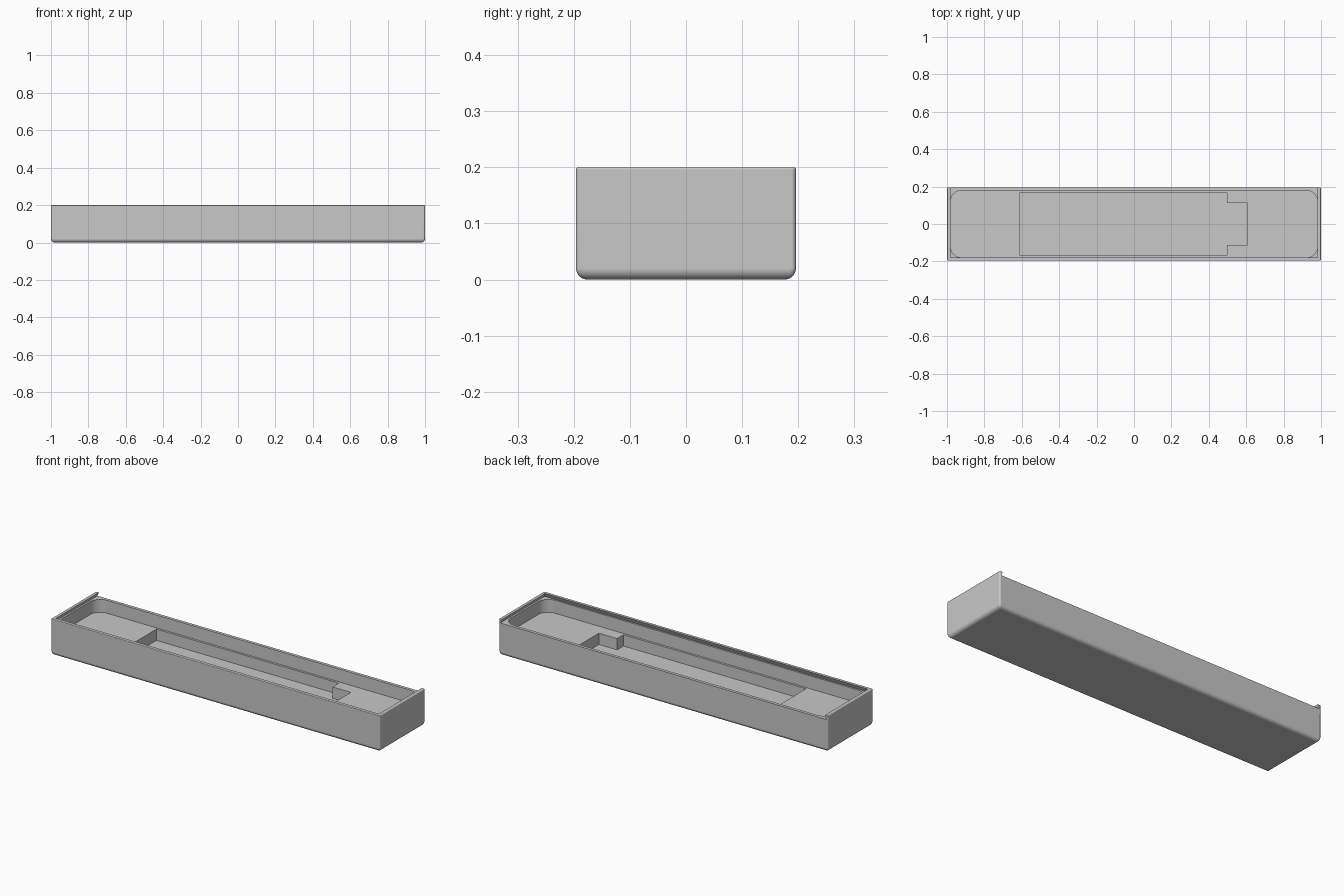
import bpy
import bmesh
from math import cos, sin, pi

if "Cube" in bpy.data.objects:
    bpy.data.objects.remove(bpy.data.objects["Cube"], do_unlink=True)

# Overall sizes
HX, HY, HZ = 1.0, 0.196, 0.2
LEDGE, SHELF, FLOOR = 0.178, 0.107, 0.045

grey = bpy.data.materials.new("plain grey")
grey.use_nodes = True
grey.diffuse_color = (0.58, 0.58, 0.58, 1)
grey.node_tree.nodes["Principled BSDF"].inputs["Base Color"].default_value = grey.diffuse_color


def prism(name, low, z0, high, z1):
    """Solid between two matching outlines at two heights."""
    bm = bmesh.new()
    a = [bm.verts.new((x, y, z0)) for x, y in low]
    b = [bm.verts.new((x, y, z1)) for x, y in high]
    bm.faces.new(a[::-1])
    bm.faces.new(b)
    n = len(a)
    for i in range(n):
        j = (i + 1) % n
        bm.faces.new((a[i], a[j], b[j], b[i]))
    bmesh.ops.recalc_face_normals(bm, faces=bm.faces)
    mesh = bpy.data.meshes.new(name)
    bm.to_mesh(mesh)
    bm.free()
    mesh.materials.append(grey)
    obj = bpy.data.objects.new(name, mesh)
    bpy.context.collection.objects.link(obj)
    return obj


def rect(x0, x1, y0, y1):
    return [(x0, y0), (x1, y0), (x1, y1), (x0, y1)]


def round_rect(hx, hy, r, steps=10):
    corners = [(hx - r, hy - r), (r - hx, hy - r), (r - hx, r - hy), (hx - r, r - hy)]
    return [(cx + r * cos((q + s / steps) * pi / 2), cy + r * sin((q + s / steps) * pi / 2))
            for q, (cx, cy) in enumerate(corners) for s in range(steps + 1)]


def apply_modifier(obj, mod):
    bpy.context.view_layer.objects.active = obj
    bpy.ops.object.modifier_apply(modifier=mod.name)


def carve(obj, cutter):
    cutter.hide_render = True
    mod = obj.modifiers.new("carve", "BOOLEAN")
    mod.operation = "DIFFERENCE"
    mod.solver = "EXACT"
    mod.object = cutter
    apply_modifier(obj, mod)
    bpy.data.objects.remove(cutter, do_unlink=True)


# Outer block: wide rounding underneath, finer on the uprights and the rim
outline = rect(-HX, HX, -HY, HY)
box = prism("box_tray", outline, 0, outline, HZ)
bm = bmesh.new()
bm.from_mesh(box.data)
weight = bm.edges.layers.float.new("bevel_weight_edge")
for e in bm.edges:
    z = sum(v.co.z for v in e.verts) / 2
    e[weight] = 1.0 if z < 0.01 else 0.2 if z > HZ - 0.01 else 0.4
bm.to_mesh(box.data)
bm.free()
bevel = box.modifiers.new("rounding", "BEVEL")
bevel.limit_method = "WEIGHT"
bevel.width = 0.02
bevel.segments = 6
apply_modifier(box, bevel)

# Undercut lid slot, open at the back
slope = 0.01 / (HZ - LEDGE)
top = HZ + 0.02
inset = slope * (top - LEDGE)
carve(box, prism("lid_slot", rect(-0.992, 0.992, -0.188, 0.3), LEDGE,
                 rect(inset - 0.992, 0.992 - inset, inset - 0.188, 0.3), top))

# Shallow tray with rounded corners
tray = round_rect(0.982, 0.179, 0.06)
carve(box, prism("tray_hollow", tray, SHELF, tray, LEDGE + 0.004))

# Deep pocket with a narrower tab at one end
pocket = [(-0.613, -0.167), (0.497, -0.167), (0.497, -0.112), (0.608, -0.112)]
pocket += [(x, -y) for x, y in reversed(pocket)]
carve(box, prism("deep_pocket", pocket, FLOOR, pocket, SHELF + 0.03))

# Smooth the rounded edges, keep the cut edges crisp
bpy.ops.object.select_all(action="DESELECT")
box.select_set(True)
bpy.context.view_layer.objects.active = box
bpy.ops.object.shade_smooth_by_angle(angle=pi / 6)
normals = box.modifiers.new("even shading", "WEIGHTED_NORMAL")
normals.keep_sharp = True
